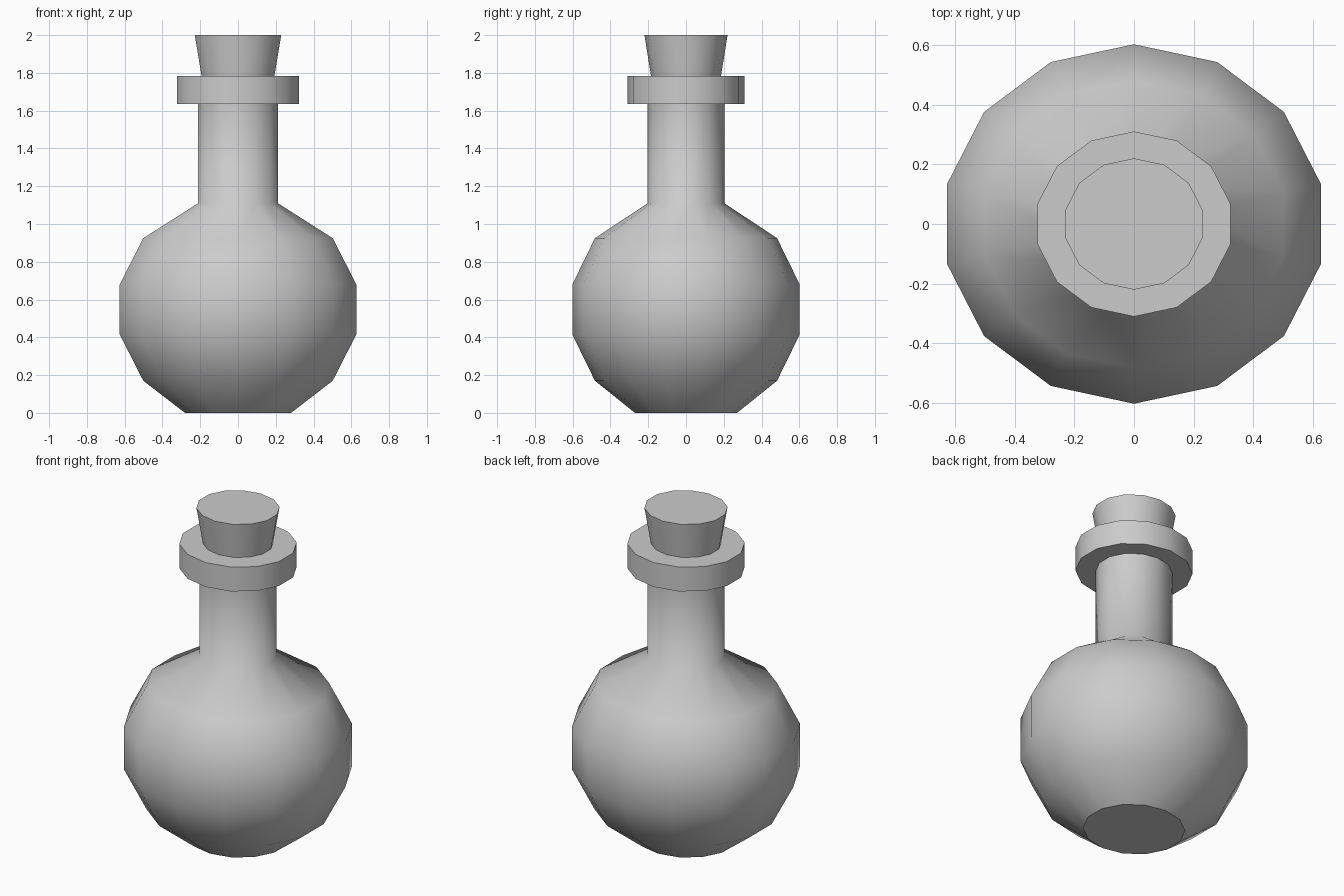
import bpy, bmesh, math

if "Cube" in bpy.data.objects:
    bpy.data.objects.remove(bpy.data.objects["Cube"])

SIDES = 14
X_STRETCH = 1.067  # the bottle is slightly wider than deep


def lathe(name, profile, cap_bottom=True, cap_top=True):
    """Turn a (radius, z) profile into a 14-sided part: smooth walls, flat caps."""
    bm = bmesh.new()
    rings = []
    for r, z in profile:
        ring = []
        for i in range(SIDES):
            a = math.pi / 2 + 2 * math.pi * i / SIDES
            ring.append(bm.verts.new((r * X_STRETCH * math.cos(a), r * math.sin(a), z)))
        rings.append(ring)
    for lower, upper in zip(rings, rings[1:]):
        for i in range(SIDES):
            j = (i + 1) % SIDES
            f = bm.faces.new((lower[i], lower[j], upper[j], upper[i]))
            f.smooth = True
    if cap_bottom:
        bm.faces.new(rings[0][::-1])
    if cap_top:
        bm.faces.new(rings[-1])
    # flat caps meet the smooth walls with a sharp edge
    for e in bm.edges:
        if any(not f.smooth for f in e.link_faces):
            e.smooth = False
    mesh = bpy.data.meshes.new(name)
    bm.to_mesh(mesh)
    bm.free()
    obj = bpy.data.objects.new(name, mesh)
    bpy.context.collection.objects.link(obj)
    return obj


# round body running up into the neck
lathe("flask_body", [(0.27, 0), (0.482, 0.17), (0.602, 0.415), (0.602, 0.68),
                     (0.482, 0.925), (0.203, 1.11), (0.203, 1.64)], cap_top=False)

# lip around the mouth
lathe("neck_collar", [(0.31, 1.635), (0.31, 1.783)])

# tapered stopper
lathe("cork", [(0.183, 1.77), (0.22, 2.0)], cap_bottom=False)
